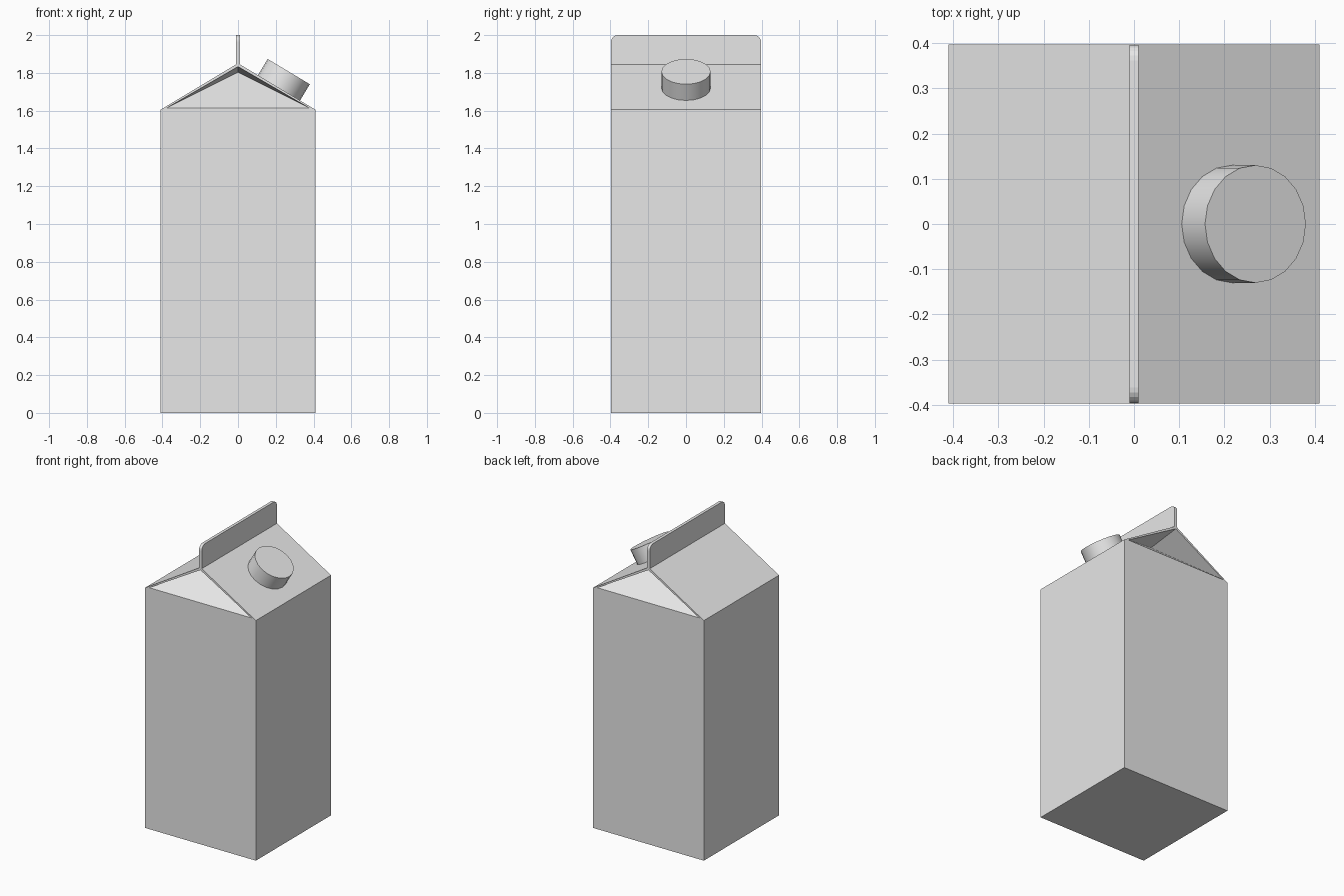
import bpy, bmesh, math
from mathutils import Vector

cube = bpy.data.objects.get("Cube")
if cube:
    bpy.data.objects.remove(cube, do_unlink=True)

grey = bpy.data.materials.new("carton grey")
grey.use_nodes = True
grey.diffuse_color = (0.8, 0.8, 0.8, 1)
grey.node_tree.nodes["Principled BSDF"].inputs["Base Color"].default_value = (0.8, 0.8, 0.8, 1)

W, D = 0.41, 0.397            # half width and half depth
EAVE, RIDGE, TOP = 1.605, 1.845, 2.0
FIN = 0.01                    # half thickness of the top seal


def finish(bm, name):
    bmesh.ops.remove_doubles(bm, verts=bm.verts, dist=1e-5)
    bmesh.ops.recalc_face_normals(bm, faces=bm.faces)
    mesh = bpy.data.meshes.new(name)
    bm.to_mesh(mesh)
    bm.free()
    mesh.materials.append(grey)
    obj = bpy.data.objects.new(name, mesh)
    bpy.context.collection.objects.link(obj)
    return obj


# Carton body: gabled prism with a folded-in pocket at each end
bm = bmesh.new()


def face(*points):
    bm.faces.new([bm.verts.new(p) for p in points])


outline = [(-W, 0), (W, 0), (W, EAVE), (FIN, RIDGE), (-FIN, RIDGE), (-W, EAVE)]
for (x1, z1), (x2, z2) in zip(outline, outline[1:] + outline[:1]):
    face((x1, -D, z1), (x2, -D, z2), (x2, D, z2), (x1, D, z1))

for s in (-1, 1):
    y = s * D
    left, right = (0.378, y, 1.614), (-0.378, y, 1.614)
    peak, fold = (0, y, 1.833), (0, s * 0.16, 1.803)
    # end wall and the cut edge of the roof panels
    face((-W, y, 0), (W, y, 0), (W, y, EAVE), left, right, (-W, y, EAVE))
    face((W, y, EAVE), (FIN, y, RIDGE), peak, left)
    face((-W, y, EAVE), (-FIN, y, RIDGE), peak, right)
    face((FIN, y, RIDGE), (-FIN, y, RIDGE), peak)
    # tucked gable flap and the undersides above it
    face(left, right, fold)
    face(left, peak, fold)
    face(right, peak, fold)
finish(bm, "carton_body")

# Upright top seal with rounded upper corners
bm = bmesh.new()
R = 0.035
profile = [(-D, RIDGE - 0.005), (D, RIDGE - 0.005)]
for corner, start in ((D - R, 0), (R - D, 90)):
    for i in range(6):
        a = math.radians(start + i * 18)
        profile.append((corner + R * math.cos(a), TOP - R + R * math.sin(a)))
base = bm.faces.new([bm.verts.new((-FIN, y, z)) for y, z in profile])
extruded = bmesh.ops.extrude_face_region(bm, geom=[base], use_keep_orig=True)["geom"]
bmesh.ops.translate(bm, vec=(2 * FIN, 0, 0),
                    verts=[g for g in extruded if isinstance(g, bmesh.types.BMVert)])
finish(bm, "top_seal")

# Screw cap standing square on the left roof panel
normal = Vector((RIDGE - EAVE, 0, W - FIN)).normalized()
bpy.ops.mesh.primitive_cylinder_add(
    vertices=20, radius=0.13, depth=0.11,
    location=Vector((0.217, 0, 1.721)) + normal * 0.045,
    rotation=(0, math.atan2(normal.x, normal.z), 0))
cap = bpy.context.object
cap.name = "screw_cap"
cap.data.materials.append(grey)
bpy.ops.object.shade_smooth_by_angle(angle=math.radians(35))
